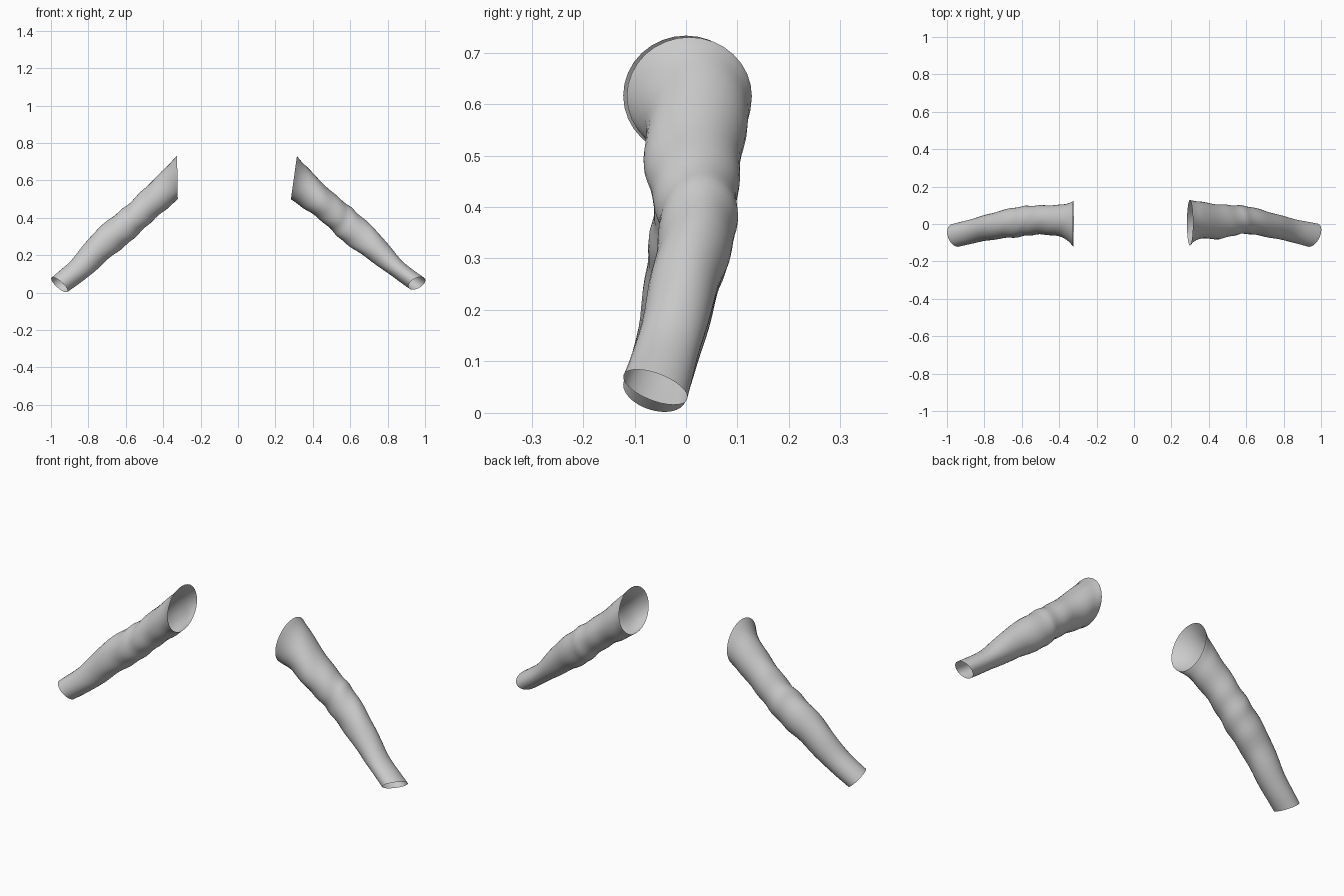
import bpy
import bmesh
import math
from mathutils import Vector

SIDES = 32      # points around a sleeve
STEPS = 5       # rings between two stations

cube = bpy.data.objects.get("Cube")
if cube:
    bpy.data.objects.remove(cube, do_unlink=True)

cloth = bpy.data.materials.new("grey cloth")
cloth.use_nodes = True
grey = (0.6, 0.6, 0.6, 1.0)
cloth.diffuse_color = grey
cloth.node_tree.nodes["Principled BSDF"].inputs["Base Color"].default_value = grey

# Stations from shoulder to cuff:
# upper x, upper z, lower x, lower z, front y, back y
LEFT = [
    (.315, .73, .283, .5, -.115, .128),
    (.36, .68, .335, .462, -.08, .12),
    (.49, .55, .42, .405, -.08, .105),
    (.58, .475, .5, .335, -.06, .1),
    (.645, .42, .56, .275, -.052, .095),
    (.76, .31, .66, .205, -.068, .065),
    (.877, .17, .8, .105, -.093, .028),
    (.997, .078, .915, .022, -.122, .003),
]
RIGHT = [
    (-.326, .733, -.322, .5, -.122, .122),
    (-.39, .665, -.36, .465, -.075, .105),
    (-.497, .56, -.444, .396, -.057, .1),
    (-.59, .47, -.515, .33, -.06, .098),
    (-.66, .415, -.59, .26, -.07, .09),
    (-.775, .315, -.685, .187, -.08, .065),
    (-.89, .175, -.8, .085, -.098, .03),
    (-.997, .08, -.912, .004, -.122, 0),
]


def spline(a, b, c, d, t):
    """Smooth blend from b to c, with a and d as the neighbours."""
    return b + t * ((c - a) + t * ((2 * a - 5 * b + 4 * c - d)
                    + t * (3 * (b - c) + d - a))) / 2


def smooth_stations(stations):
    """Fill in rings between the stations."""
    last = len(stations) - 1
    rings = []
    for i in range(last):
        near = [stations[min(max(i + k, 0), last)] for k in (-1, 0, 1, 2)]
        for s in range(STEPS):
            rings.append([spline(*v, s / STEPS) for v in zip(*near)])
    rings.append(list(stations[last]))
    return rings


def make_sleeve(name, stations, side, cuff_slant):
    """Loft an open cloth tube through the stations."""
    bm = bmesh.new()
    rings = smooth_stations(stations)
    axis = Vector((side, 0, -1)).normalized()
    loops = []
    for i, (ux, uz, lx, lz, front, back) in enumerate(rings):
        along = i / (len(rings) - 1)
        mid_y = (front + back) / 2
        upper, lower = Vector((ux, mid_y, uz)), Vector((lx, mid_y, lz))
        centre, up = (upper + lower) / 2, (upper - lower) / 2
        # the back of the cuff reaches further down than the front
        across = Vector((0, (back - front) / 2, 0)) + axis * cuff_slant * along ** 4
        loop = []
        for j in range(SIDES):
            angle = math.tau * j / SIDES
            # soft slanted folds that fade out at both openings
            fold = 1 + .03 * math.sin(math.pi * along) * math.sin(
                along * 40 + 2 * math.sin(angle) + math.cos(2 * angle))
            offset = up * math.cos(angle) + across * math.sin(angle)
            loop.append(bm.verts.new(centre + offset * fold))
        loops.append(loop)
    for a, b in zip(loops, loops[1:]):
        for j in range(SIDES):
            k = (j + 1) % SIDES
            quad = [a[j], b[j], b[k], a[k]]
            bm.faces.new(quad if side > 0 else quad[::-1])
    for face in bm.faces:
        face.smooth = True
    mesh = bpy.data.meshes.new(name)
    bm.to_mesh(mesh)
    bm.free()
    mesh.materials.append(cloth)
    sleeve = bpy.data.objects.new(name, mesh)
    bpy.context.collection.objects.link(sleeve)
    return sleeve


make_sleeve("left_sleeve", LEFT, 1, .028)
make_sleeve("right_sleeve", RIGHT, -1, .018)
